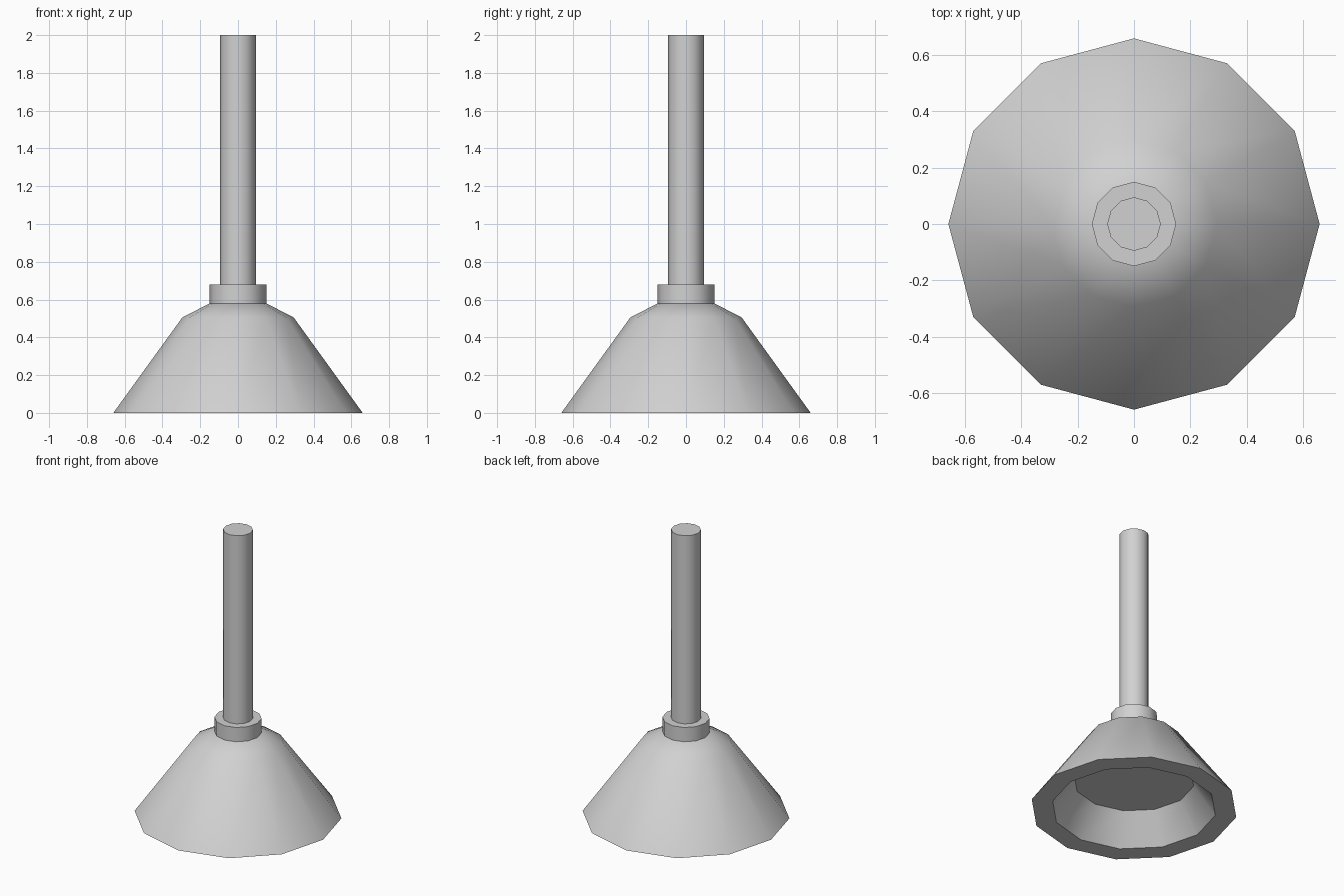
import bpy
import math

SIDES = 12

default = bpy.data.objects.get("Cube")
if default:
    bpy.data.objects.remove(default, do_unlink=True)

grey = bpy.data.materials.new("plain_grey")
grey.use_nodes = True
colour = (0.64, 0.64, 0.64, 1)
grey.diffuse_color = colour
grey.node_tree.nodes["Principled BSDF"].inputs["Base Color"].default_value = colour


def turned(name, profile):
    """Revolve (radius, height) points around z and cap both ends."""
    verts = [(r * math.cos(2 * math.pi * i / SIDES), r * math.sin(2 * math.pi * i / SIDES), z)
             for r, z in profile for i in range(SIDES)]
    faces = []
    for k in range(len(profile) - 1):
        a, b = k * SIDES, (k + 1) * SIDES
        for i in range(SIDES):
            j = (i + 1) % SIDES
            faces.append((a + i, a + j, b + j, b + i))
    last = (len(profile) - 1) * SIDES
    faces.append(tuple(reversed(range(SIDES))))
    faces.append(tuple(range(last, last + SIDES)))
    mesh = bpy.data.meshes.new(name)
    mesh.from_pydata(verts, [], faces)
    mesh.materials.append(grey)
    obj = bpy.data.objects.new(name, mesh)
    bpy.context.collection.objects.link(obj)
    bpy.ops.object.select_all(action="DESELECT")
    obj.select_set(True)
    bpy.context.view_layer.objects.active = obj
    bpy.ops.object.shade_smooth_by_angle(angle=math.radians(35))
    return obj


# Flared cup: hollow ceiling, inner wall, flat rim, outer wall, shoulder
turned("cup", [(0.385, 0.2), (0.525, 0), (0.66, 0), (0.295, 0.505), (0.15, 0.58)])

# Collar and handle
turned("collar", [(0.15, 0.58), (0.15, 0.68)])
turned("handle", [(0.095, 0.68), (0.095, 2.0)])
